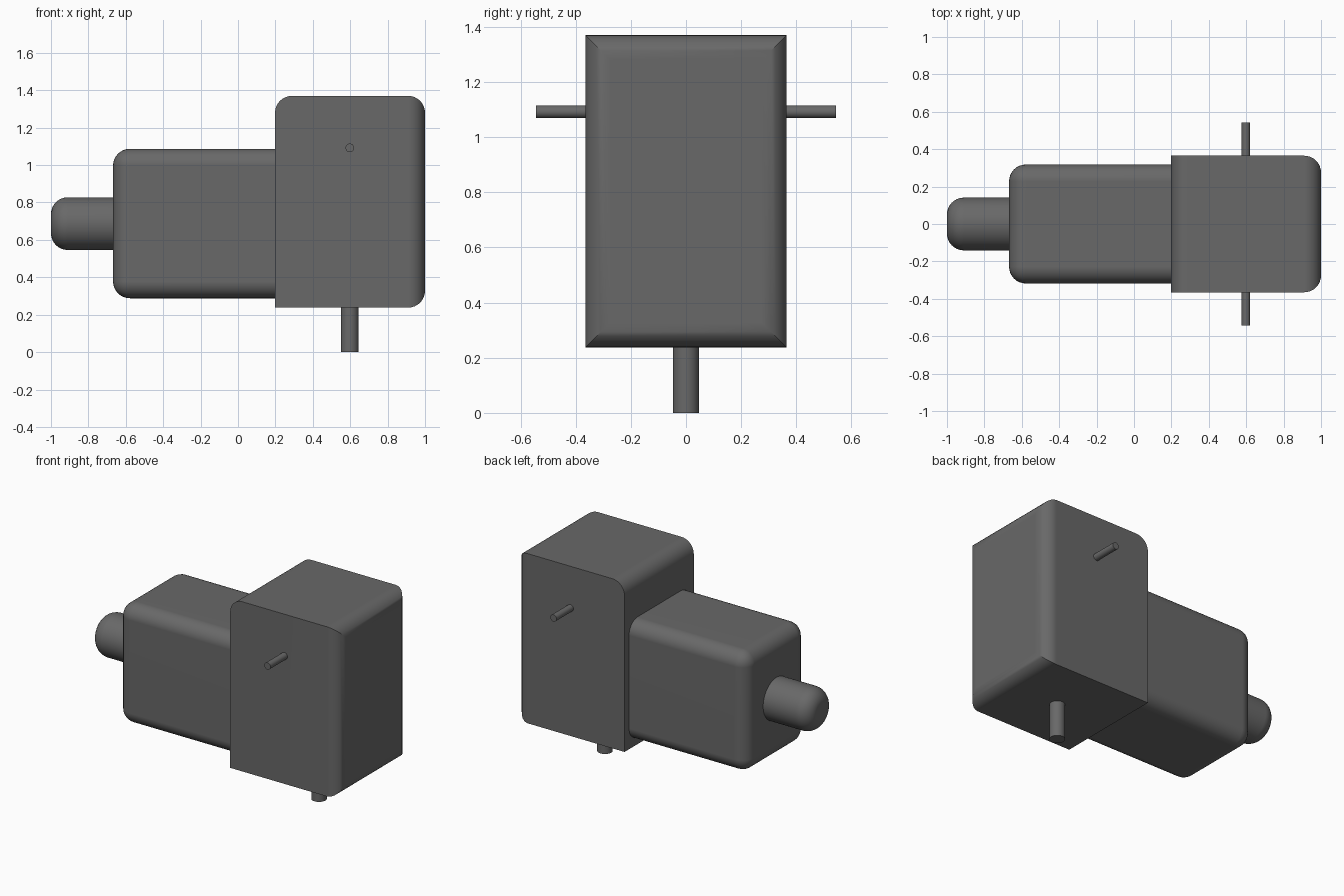
import bpy, bmesh
from math import pi
from mathutils import Vector, Matrix

if "Cube" in bpy.data.objects:
    bpy.data.objects.remove(bpy.data.objects["Cube"])

FILLET = 0.09
dark = bpy.data.materials.new("dark_grey")
dark.diffuse_color = (0.14, 0.14, 0.14, 1)
dark.use_nodes = True
dark.node_tree.nodes["Principled BSDF"].inputs["Base Color"].default_value = dark.diffuse_color


def finish(name, bm, rounded=None):
    """Fillet the edges whose midpoint passes the test, then make the object."""
    if rounded:
        edges = [e for e in bm.edges
                 if rounded((e.verts[0].co + e.verts[1].co) / 2)]
        bmesh.ops.bevel(bm, geom=edges, offset=FILLET, offset_type='OFFSET',
                        segments=8, profile=0.5, affect='EDGES')
    bmesh.ops.recalc_face_normals(bm, faces=bm.faces)
    mesh = bpy.data.meshes.new(name)
    bm.to_mesh(mesh)
    bm.free()
    mesh.materials.append(dark)
    obj = bpy.data.objects.new(name, mesh)
    bpy.context.collection.objects.link(obj)
    bpy.ops.object.select_all(action='DESELECT')
    obj.select_set(True)
    bpy.context.view_layer.objects.active = obj
    bpy.ops.object.shade_smooth_by_angle(angle=pi / 6)
    # Keep the large faces flat next to their fillets
    weighted = obj.modifiers.new("flat_faces", 'WEIGHTED_NORMAL')
    weighted.keep_sharp = True
    return obj


def box(name, lo, hi, rounded):
    lo, hi = Vector(lo), Vector(hi)
    bm = bmesh.new()
    bmesh.ops.create_cube(bm, size=1, matrix=Matrix.Translation((lo + hi) / 2)
                          @ Matrix.Diagonal((*(hi - lo), 1)))
    return finish(name, bm, rounded)


def rod(name, start, end, radius, sides=48, rounded=None):
    start, end = Vector(start), Vector(end)
    axis = end - start
    turn = axis.to_track_quat('Z', 'Y').to_matrix().to_4x4()
    bm = bmesh.new()
    bmesh.ops.create_cone(bm, cap_ends=True, segments=sides, radius1=radius,
                          radius2=radius, depth=axis.length,
                          matrix=Matrix.Translation((start + end) / 2) @ turn)
    return finish(name, bm, rounded)


# Tall housing: rounded around its outer end face and along its inner top edge
box("tall_housing", (0.198, -0.365, 0.238), (1.0, 0.365, 1.37),
    lambda m: m.x > 0.99 or (m.x < 0.2 and m.z > 1.36))

# Long body: every edge rounded except those against the housing
box("long_body", (-0.668, -0.318, 0.288), (0.198, 0.318, 1.087),
    lambda m: m.x < 0.19)

# Round end knob with a filleted tip
rod("end_knob", (-0.668, 0, 0.687), (-1.0, 0, 0.687), 0.141, 64,
    lambda m: m.x < -0.99)

# Bottom post
rod("bottom_post", (0.598, 0, 0.238), (0.598, 0, 0), 0.047)

# Side pins
for side, label in ((-1, "front"), (1, "back")):
    rod(label + "_pin", (0.598, side * 0.365, 1.092),
        (0.598, side * 0.544, 1.092), 0.023, 32)
